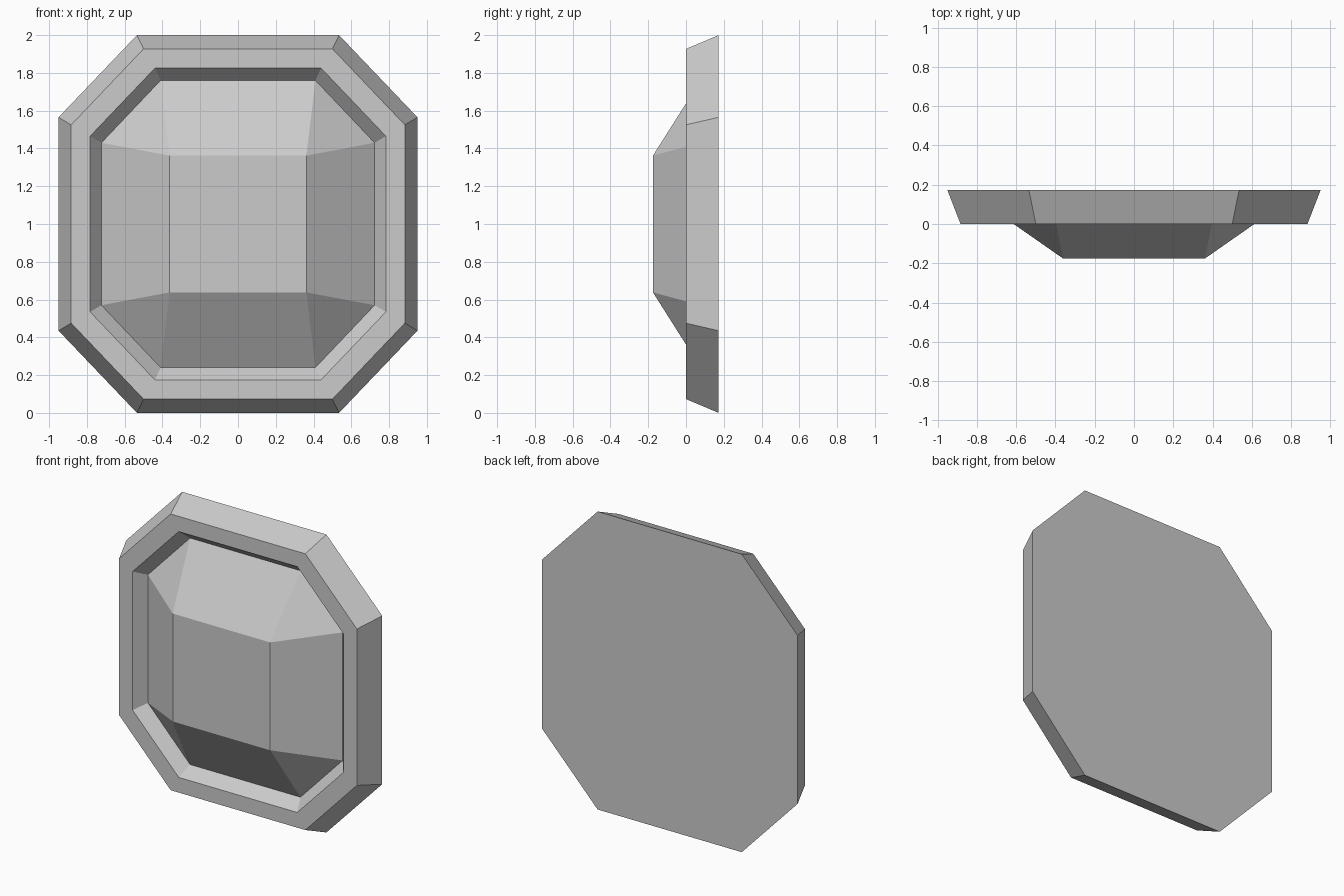
import bpy
import bmesh

cube = bpy.data.objects.get("Cube")
if cube:
    bpy.data.objects.remove(cube, do_unlink=True)

grey = bpy.data.materials.new("stone_grey")
grey.use_nodes = True
grey.diffuse_color = (0.6, 0.6, 0.6, 1)
grey.node_tree.nodes["Principled BSDF"].inputs["Base Color"].default_value = (0.6, 0.6, 0.6, 1)

CENTRE_Z = 1.0


def octagon(bm, short_x, tall_z, wide_x, low_z, y):
    """Ring of eight corners: top/bottom edge corners and side edge corners."""
    quarter = [(wide_x, low_z), (short_x, tall_z)]
    half = quarter + [(-x, z) for x, z in reversed(quarter)]
    ring = half + [(-x, -z) for x, z in half]
    return [bm.verts.new((x, y, CENTRE_Z + z)) for x, z in ring]


def bridge(bm, a, b):
    for i in range(len(a)):
        j = (i + 1) % len(a)
        bm.faces.new((a[i], a[j], b[j], b[i]))


def finish(bm, name):
    bmesh.ops.recalc_face_normals(bm, faces=bm.faces)
    mesh = bpy.data.meshes.new(name)
    bm.to_mesh(mesh)
    bm.free()
    mesh.materials.append(grey)
    obj = bpy.data.objects.new(name, mesh)
    bpy.context.collection.objects.link(obj)
    return obj


# One closed body: back plate, sloped frame, flat rim, groove and faceted stone
bm = bmesh.new()
back = octagon(bm, 0.535, 1.0, 0.95, 0.565, 0.173)
front = octagon(bm, 0.50, 0.927, 0.883, 0.525, 0.0)
rim = octagon(bm, 0.44, 0.825, 0.783, 0.465, 0.0)
groove = octagon(bm, 0.41, 0.76, 0.723, 0.43, 0.077)
bm.faces.new(back)
for a, b in ((back, front), (front, rim), (rim, groove)):
    bridge(bm, a, b)

# Raised stone: rectangular table, four sloped sides, triangular corners
table = [bm.verts.new((sx * 0.362, -0.175, CENTRE_Z + sz * 0.362))
         for sx, sz in ((1, 1), (-1, 1), (-1, -1), (1, -1))]
bm.faces.new(table)
for i in range(4):
    j = (i + 1) % 4
    first, second, third = (groove[(2 * i + k) % 8] for k in range(3))
    bm.faces.new((first, second, table[i]))
    bm.faces.new((second, third, table[j], table[i]))
finish(bm, "framed_octagonal_stone")
